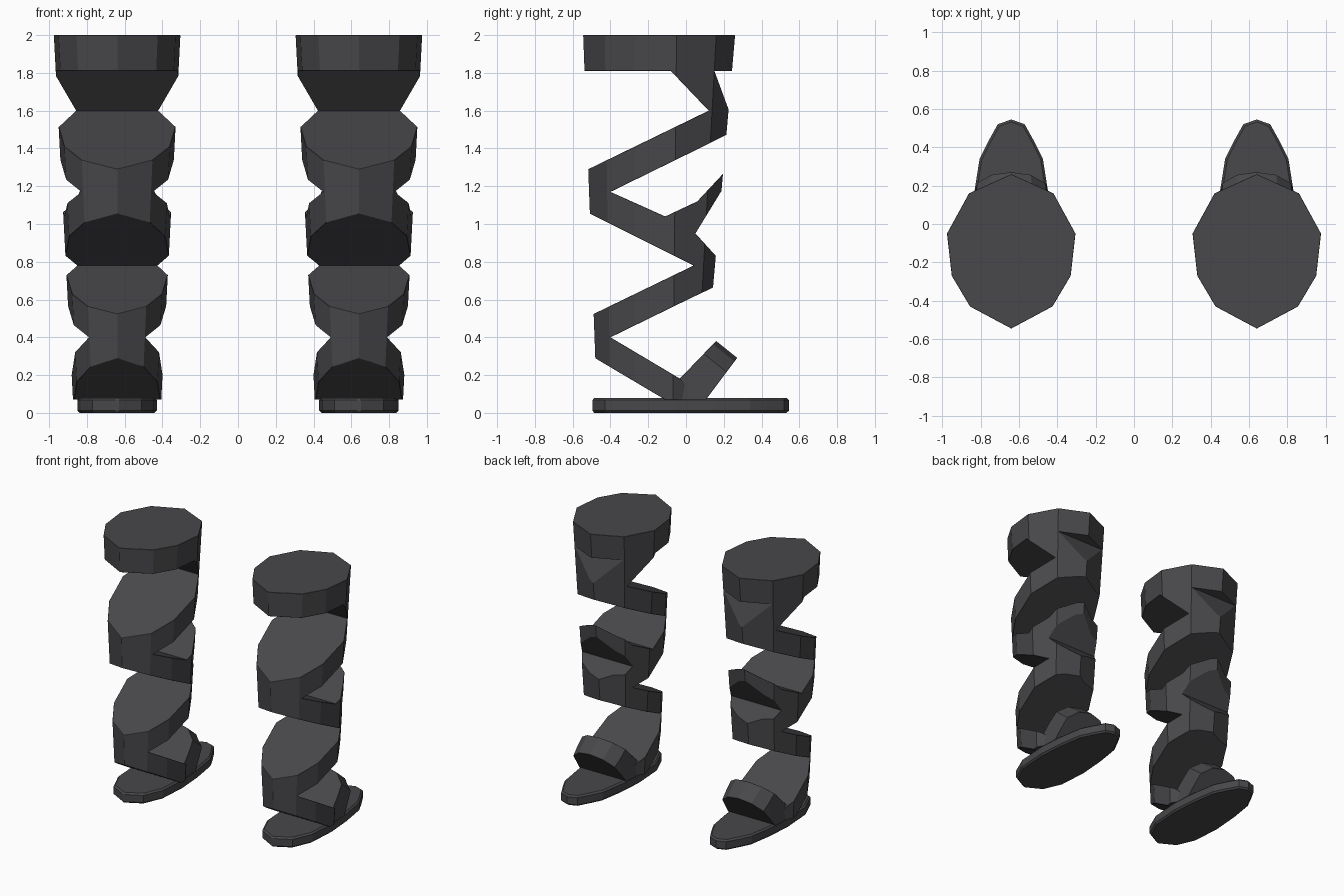
import bpy, bmesh
from mathutils import Vector

if bpy.data.objects.get("Cube"):
    bpy.data.objects.remove(bpy.data.objects["Cube"])

# One dark grey for everything
grey = bpy.data.materials.new("dark_grey")
grey.use_nodes = True
colour = (0.065, 0.064, 0.07, 1)
grey.diffuse_color = colour
grey.node_tree.nodes["Principled BSDF"].inputs["Base Color"].default_value = colour


def loft(name, rings):
    """Closed solid through matching rings of points."""
    bm = bmesh.new()
    rows = [[bm.verts.new(p) for p in ring] for ring in rings]
    n = len(rows[0])
    for low, high in zip(rows, rows[1:]):
        for i in range(n):
            j = (i + 1) % n
            bm.faces.new((low[i], low[j], high[j], high[i]))
    bm.faces.new(rows[0][::-1])
    bm.faces.new(rows[-1])
    bmesh.ops.recalc_face_normals(bm, faces=bm.faces)
    mesh = bpy.data.meshes.new(name)
    bm.to_mesh(mesh)
    bm.free()
    mesh.materials.append(grey)
    obj = bpy.data.objects.new(name, mesh)
    bpy.context.collection.objects.link(obj)
    return obj


def side_slab(name, profile):
    """Side profile (y, z) extruded across the limb."""
    return loft(name, [[(x, y, z) for y, z in profile] for x in (-0.6, 0.6)])


def mirrored(half):
    """Complete a half outline whose ends lie on x = 0."""
    return half + [(-x, v) for x, v in half[-2:0:-1]]


def finish(obj, cutter=None, bevel=0.012):
    """Intersect with a cutter, chamfer the rims and bake the result."""
    if cutter:
        cut = obj.modifiers.new("shape", "BOOLEAN")
        cut.operation, cut.solver, cut.object = "INTERSECT", "EXACT", cutter
        cutter.hide_render = True
    edge = obj.modifiers.new("chamfer", "BEVEL")
    edge.width, edge.segments = bevel, 1
    edge.limit_method, edge.angle_limit = "ANGLE", 0.9
    deps = bpy.context.evaluated_depsgraph_get()
    baked = bpy.data.meshes.new_from_object(obj.evaluated_get(deps))
    obj.modifiers.clear()
    obj.data = baked
    if cutter:
        bpy.data.objects.remove(cutter)
    return obj


# Zigzag wrap: cuff, diagonal bands and rear branch in one side profile
zigzag = [(-.6, 2), (-.6, 1.81), (-.08, 1.81), (.12, 1.6), (-.6, 1.25),
          (-.6, 1.1), (.04, .78), (-.6, .47), (-.6, .36), (-.11, .07),
          (.08, .07), (-.03, .18), (-.4, .4), (.03, .61), (.2, .69),
          (.2, .785), (.05, .95), (.2, 1.195), (.2, 1.27), (.06, 1.12),
          (-.11, 1.04), (-.4, 1.17), (.09, 1.41), (.25, 1.49), (.25, 1.54),
          (.15, 1.81), (.4, 1.81), (.4, 2)]

# Tapered ten-sided limb that bounds the wrap
limb_low = mirrored([(0, -.47), (.13, -.40), (.205, -.27), (.23, -.07), (.16, .05), (0, .085)])
limb_high = mirrored([(0, -.545), (.215, -.43), (.31, -.27), (.335, -.05), (.22, .16), (0, .26)])
limb_rings = [[(x, y, z) for x, y in ring]
              for z, ring in ((0, limb_low), (2, limb_high))]

# Arched foot that bounds the strap
arches = [(-.1, .59, .21), (.16, .38, .20), (.36, .22, .17)]
foot_rings = [[(x * w, y, z) for x, z in mirrored(
    [(0, top), (.55, top - .03), (.92, top - .12), (1, .03), (0, .03)])]
    for y, top, w in arches]

strap_side = [(-.14, .07), (.25, .475), (.36, .41), (.105, .07)]

sole_outline = mirrored([(0, -.5), (.13, -.43), (.195, -.28), (.21, -.05), (.195, .15),
                         (.165, .34), (.12, .43), (.07, .52), (0, .545)])

for side, x in (("left", 0.64), ("right", -0.64)):
    wrap = finish(side_slab(side + "_leg_wrap", zigzag), loft("limb_cutter", limb_rings))
    strap = finish(side_slab(side + "_foot_strap", strap_side), loft("foot_cutter", foot_rings))
    sole = finish(loft(side + "_sole", [[(px, py, z) for px, py in sole_outline]
                                        for z in (0, .08)]))
    for part in (wrap, strap, sole):
        part.location = Vector((x, 0, 0))
